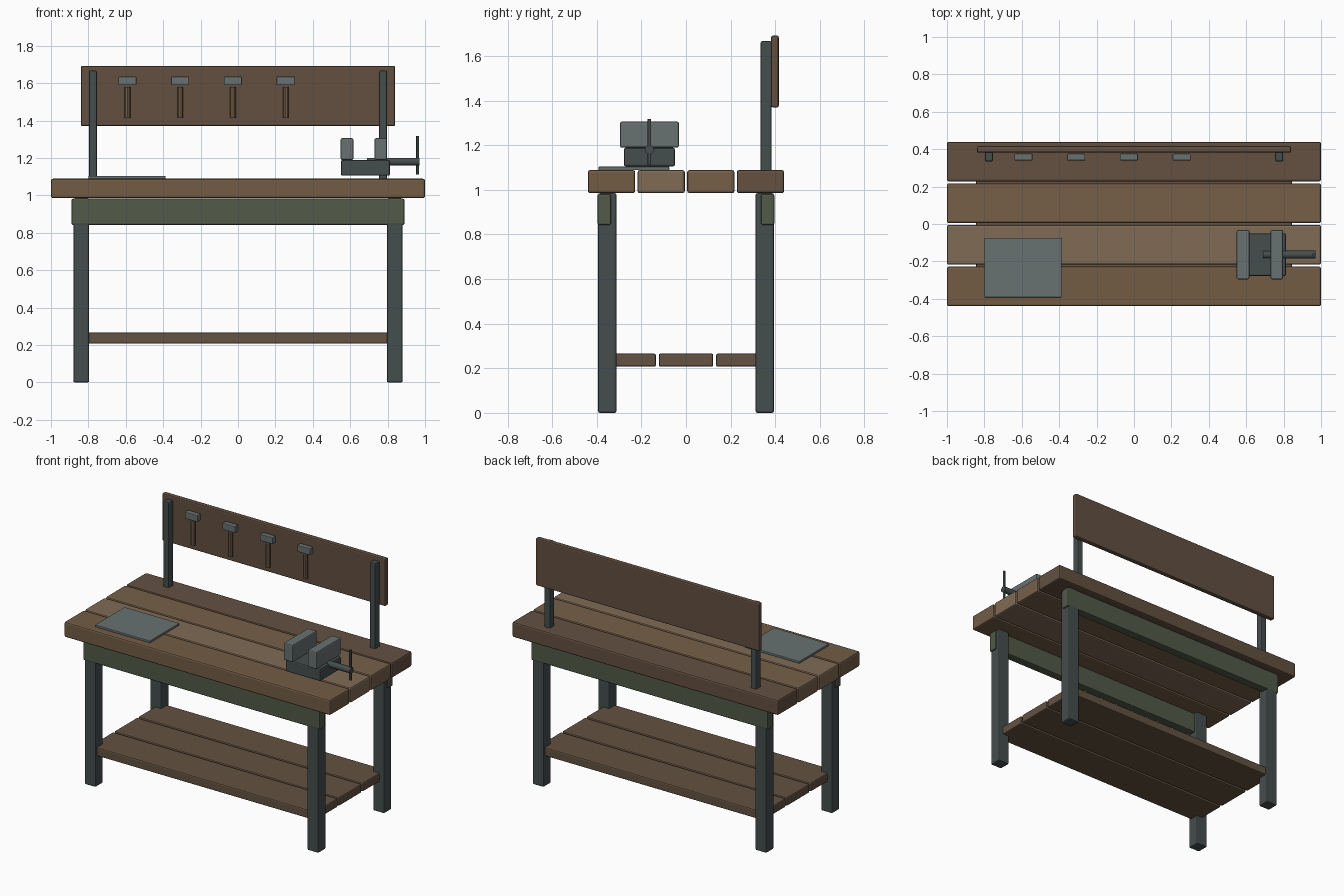
import bpy
from math import pi

if "Cube" in bpy.data.objects:
    bpy.data.objects.remove(bpy.data.objects["Cube"])


def material(name, r, g, b):
    m = bpy.data.materials.new(name)
    m.diffuse_color = (r, g, b, 1)
    m.use_nodes = True
    m.node_tree.nodes["Principled BSDF"].inputs["Base Color"].default_value = m.diffuse_color
    return m


WOOD = [material("wood_front", 0.17, 0.108, 0.06),
        material("wood_light", 0.215, 0.145, 0.09),
        material("wood_mid", 0.18, 0.118, 0.066),
        material("wood_dark", 0.125, 0.082, 0.053)]
SHELF = material("shelf_wood", 0.125, 0.085, 0.053)
BOARD = material("board_wood", 0.125, 0.08, 0.053)
HANDLE = material("handle_wood", 0.2, 0.13, 0.075)
STEEL = material("dark_steel", 0.06, 0.075, 0.075)
GREEN = material("green_paint", 0.085, 0.1, 0.066)
IRON = material("light_iron", 0.14, 0.165, 0.165)


def box(name, x, y, z, mat, bevel=0.006):
    """Chamfered box from (min, max) ranges."""
    bpy.ops.mesh.primitive_cube_add(
        size=1, location=[(r[0] + r[1]) / 2 for r in (x, y, z)])
    ob = bpy.context.object
    ob.name = name
    ob.scale = [r[1] - r[0] for r in (x, y, z)]
    bpy.ops.object.transform_apply(location=False, rotation=False, scale=True)
    ob.data.materials.append(mat)
    mod = ob.modifiers.new("edge", 'BEVEL')
    mod.width = bevel
    mod.segments = 2
    return ob


def rod(name, loc, radius, length, mat, rot=(0, 0, 0), sides=12):
    bpy.ops.mesh.primitive_cylinder_add(
        vertices=sides, radius=radius, depth=length, location=loc, rotation=rot)
    ob = bpy.context.object
    ob.name = name
    ob.data.materials.append(mat)
    bpy.ops.object.shade_smooth_by_angle()
    return ob


def around(c, half):
    return (c - half, c + half)


# Top planks
for i in range(4):
    box(f"top_plank_{i + 1}", (-1, 1), around((i - 1.5) * 0.2225, 0.106),
        (0.985, 1.089), WOOD[i], 0.01)

# Legs
for sx in (-1, 1):
    for sy in (-1, 1):
        box("leg", around(sx * 0.838, 0.042), around(sy * 0.353, 0.041),
            (0, 0.985), STEEL, 0.008)

# Long rails under the top
for name, s in (("front_rail", -1), ("back_rail", 1)):
    box(name, (-0.89, 0.89), around(s * 0.366, 0.03), (0.842, 0.982), GREEN, 0.008)

# Lower shelf
for i in range(3):
    box(f"shelf_plank_{i + 1}", (-0.845, 0.845), around((i - 1) * 0.257, 0.122),
        (0.207, 0.266), SHELF, 0.008)

# Back posts and tool board
for s in (-1, 1):
    box("back_post", around(s * 0.776, 0.021), (0.335, 0.384), (1.08, 1.667), STEEL)
box("tool_board", (-0.84, 0.84), (0.382, 0.416), (1.37, 1.692), BOARD, 0.008)

# Hanging hammers
for i in range(4):
    x = -0.591 + i * 0.282
    box("hammer_head", around(x, 0.048), (0.34, 0.376), (1.59, 1.635), IRON, 0.004)
    rod("hammer_handle", (x, 0.36, 1.4975), 0.016, 0.165, HANDLE, sides=10)

# Metal plate on the top
box("metal_plate", (-0.8, -0.388), (-0.392, -0.075), (1.089, 1.104), IRON, 0.003)

# Vise
VY = -0.164
box("vise_base", (0.55, 0.812), around(VY, 0.114), (1.105, 1.189), STEEL, 0.008)
box("vise_fixed_jaw", (0.549, 0.617), around(VY, 0.132), (1.189, 1.306), IRON, 0.008)
box("vise_moving_jaw", (0.73, 0.797), around(VY, 0.132), (1.189, 1.306), IRON, 0.008)
rod("vise_screw", (0.83, VY, 1.18), 0.021, 0.28, STEEL, (0, pi / 2, 0), 16)
rod("vise_handle", (0.961, VY, 1.214), 0.008, 0.206, STEEL)
